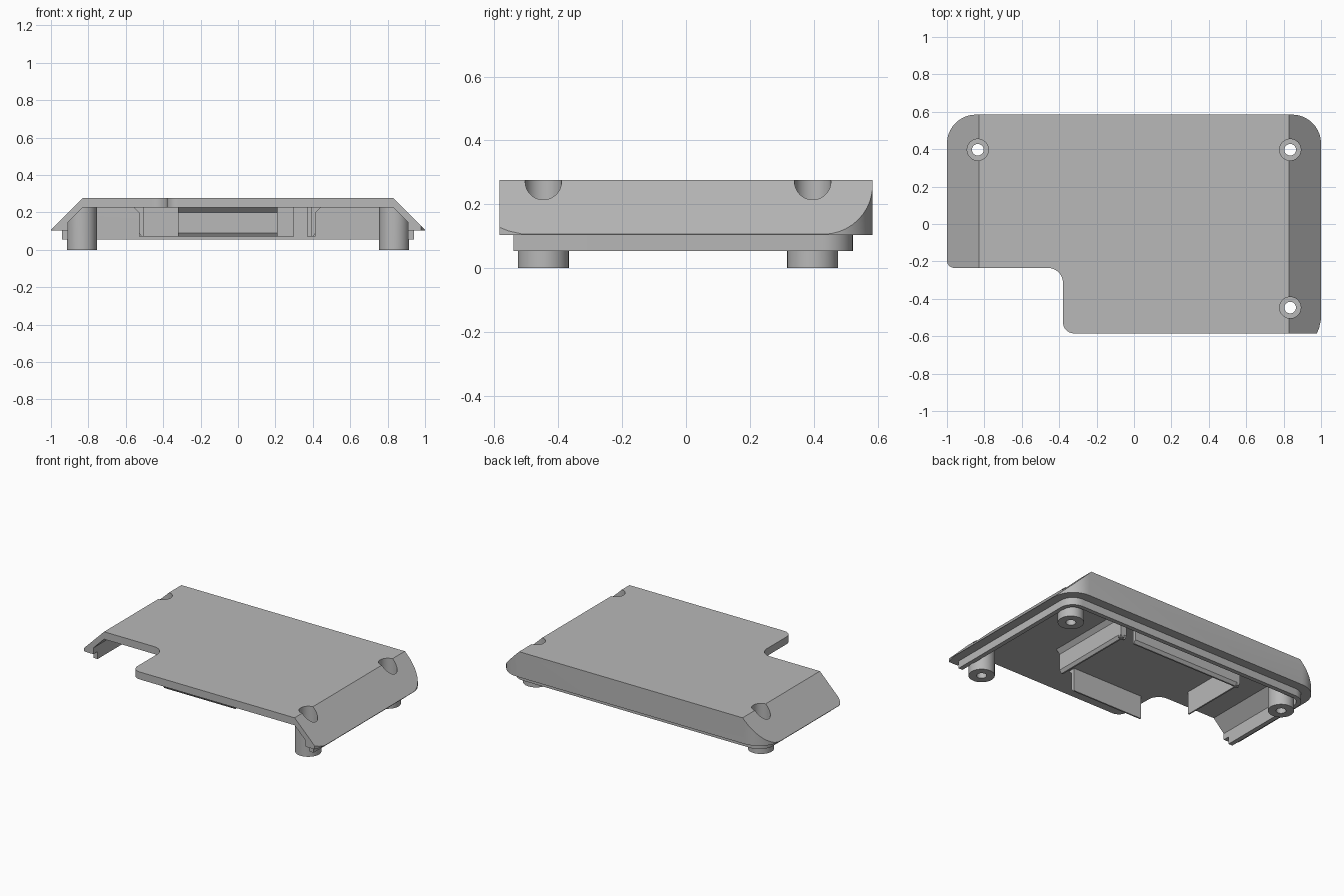
import bpy, bmesh, math
from mathutils import Vector

cube = bpy.data.objects.get("Cube")
if cube:
    bpy.data.objects.remove(cube, do_unlink=True)

grey = bpy.data.materials.new("mid grey plastic")
grey.use_nodes = True
colour = (0.48, 0.48, 0.48, 1)
grey.diffuse_color = colour
grey.node_tree.nodes["Principled BSDF"].inputs["Base Color"].default_value = colour


def prism(name, points, sweep):
    """Closed solid from a planar loop of 3D points swept along a vector."""
    bm = bmesh.new()
    face = bm.faces.new([bm.verts.new(p) for p in points])
    new = bmesh.ops.extrude_face_region(bm, geom=[face], use_keep_orig=True)["geom"]
    moved = [v for v in new if isinstance(v, bmesh.types.BMVert)]
    bmesh.ops.translate(bm, verts=moved, vec=Vector(sweep))
    bmesh.ops.recalc_face_normals(bm, faces=bm.faces)
    mesh = bpy.data.meshes.new(name)
    bm.to_mesh(mesh)
    bm.free()
    mesh.materials.append(grey)
    obj = bpy.data.objects.new(name, mesh)
    bpy.context.collection.objects.link(obj)
    return obj


def rounded(corners, steps=10):
    """Outline from (x, y, radius) corners, each rounded by a tangent arc."""
    out = []
    for i, (x, y, r) in enumerate(corners):
        p = Vector((x, y))
        if r == 0:
            out.append(p)
            continue
        a = (Vector(corners[i - 1][:2]) - p).normalized()
        b = (Vector(corners[(i + 1) % len(corners)][:2]) - p).normalized()
        centre = p + (a + b) * r          # all rounded corners are square
        for k in range(steps + 1):
            t = k / steps * math.pi / 2
            out.append(centre - b * r * math.cos(t) - a * r * math.sin(t))
    return out


def slab(name, outline, z0, z1):
    return prism(name, [(p[0], p[1], z0) for p in outline], (0, 0, z1 - z0))


def cylinder(name, x, y, r, z0, z1, n=40):
    ring = [(x + r * math.cos(2 * math.pi * k / n), y + r * math.sin(2 * math.pi * k / n))
            for k in range(n)]
    return slab(name, ring, z0, z1)


def lengthwise(name, profile):
    """Symmetric x-z profile swept from front to back."""
    full = profile + [(-x, z) for x, z in reversed(profile)]
    return prism(name, [(x, -1, z) for x, z in full], (0, 2, 0))


def combine(target, tool, operation):
    mod = target.modifiers.new("combine", 'BOOLEAN')
    mod.object, mod.operation, mod.solver = tool, operation, 'EXACT'
    bpy.context.view_layer.objects.active = target
    bpy.ops.object.modifier_apply(modifier=mod.name)
    bpy.data.objects.remove(tool, do_unlink=True)


TOP, RIM, LIP, CEILING = 0.276, 0.104, 0.054, 0.226

# Outer cover with the notched front corner
cover = slab("cover_shell", rounded([
    (0.978, -0.585, 0), (0.99, -0.555, 0), (1, -0.51, 0),
    (1, 0.585, 0.155), (-1, 0.585, 0.155), (-1, -0.235, 0.04),
    (-0.38, -0.235, 0.08), (-0.38, -0.585, 0.06)]), RIM, 0.4)

# Locating lip under the sides and back
lip = slab("lip", rounded([
    (0.94, -0.54, 0), (0.94, 0.523, 0.095), (-0.94, 0.523, 0.095),
    (-0.94, -0.19, 0), (-0.85, -0.19, 0), (0.85, -0.19, 0), (0.85, -0.54, 0)]), LIP, 0.2)
combine(cover, lip, 'UNION')

# Hollow underside, open to the front
cavity = slab("cavity", rounded([
    (0.91, -0.9, 0), (0.91, 0.493, 0.065), (-0.91, 0.493, 0.065), (-0.91, -0.9, 0)]), -0.2, 0.3)
ceiling = lengthwise("ceiling", [(1.1, -0.3), (1.1, -0.044), (0.83, CEILING)])
combine(cavity, ceiling, 'INTERSECT')
combine(cover, cavity, 'DIFFERENCE')

# Screw posts
screws = [(0.835, 0.397), (-0.835, 0.397), (0.835, -0.447)]
for x, y in screws:
    combine(cover, cylinder("post", x, y, 0.08, 0, 0.35), 'UNION')

# Flat top with sloping sides
roof = lengthwise("roof", [(1.2, -0.3), (1.2, -0.094), (0.83, TOP)])
combine(cover, roof, 'INTERSECT')

# Stepped screw holes
for x, y in screws:
    combine(cover, cylinder("bore", x, y, 0.031, -0.1, 0.4), 'DIFFERENCE')
    combine(cover, cylinder("head_recess", x, y, 0.057, 0.17, 0.4), 'DIFFERENCE')


# Retaining walls under the ceiling, flared at the root and bevelled at the tip
def wall(name, start, end):
    p, q = Vector((*start, 0)), Vector((*end, 0))
    d = (q - p).normalized()
    out = Vector((d.y, -d.x, 0))
    section = [(-0.024, 0.235), (0.026, 0.235), (0.026, CEILING), (0, 0.2),
               (0, 0.09), (-0.014, 0.07), (-0.024, 0.07)]
    return prism(name, [p + out * u + Vector((0, 0, z)) for u, z in section], q - p)


walls = [
    wall("front_wall", (-0.32, -0.34), (0.21, -0.34)),
    wall("left_wall", (0.415, -0.21), (0.415, 0.37)),
    wall("corner_return", (0.415, 0.37), (0.37, 0.37)),
    wall("back_wall", (0.3, 0.37), (-0.53, 0.37)),
    wall("right_wall", (-0.53, 0.37), (-0.53, -0.09)),
]

# Smooth the curved faces, keep edges sharp
bpy.ops.object.select_all(action='DESELECT')
for obj in [cover] + walls:
    obj.select_set(True)
bpy.context.view_layer.objects.active = cover
bpy.ops.object.shade_smooth_by_angle(angle=math.radians(25))
